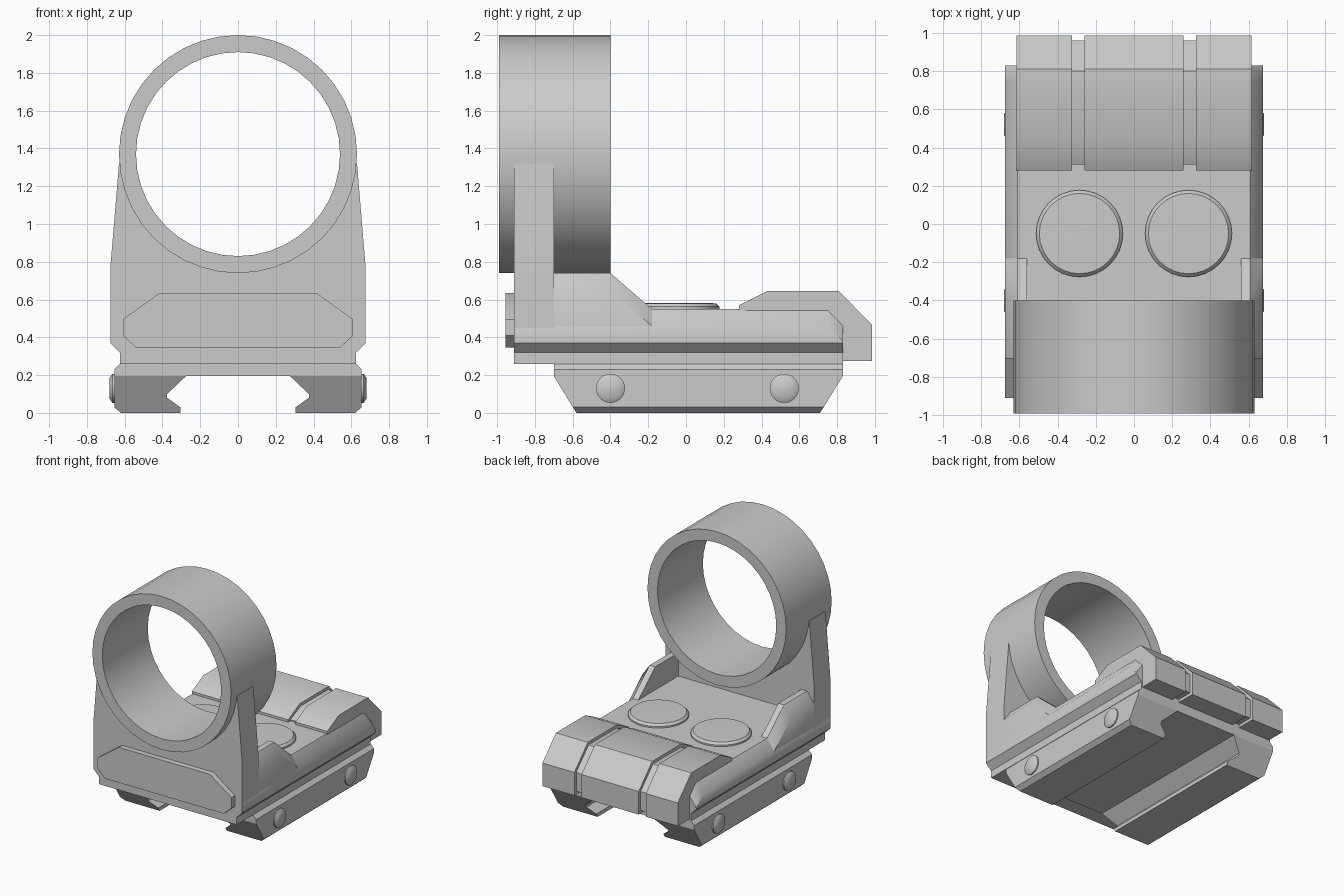
import bpy, bmesh, math

if "Cube" in bpy.data.objects:
    bpy.data.objects.remove(bpy.data.objects["Cube"])


def loft(name, rings, closed=False):
    """Skin a list of equal-length point loops; cap the ends unless closed."""
    bm = bmesh.new()
    vs = [[bm.verts.new(p) for p in r] for r in rings]
    n = len(vs[0])
    pairs = list(zip(vs, vs[1:]))
    if closed:
        pairs.append((vs[-1], vs[0]))
    for a, b in pairs:
        for i in range(n):
            j = (i + 1) % n
            bm.faces.new((a[i], a[j], b[j], b[i]))
    if not closed:
        bm.faces.new(vs[0])
        bm.faces.new(vs[-1])
    bmesh.ops.recalc_face_normals(bm, faces=bm.faces)
    me = bpy.data.meshes.new(name)
    bm.to_mesh(me)
    bm.free()
    ob = bpy.data.objects.new(name, me)
    bpy.context.collection.objects.link(ob)
    return ob


def along_y(name, pts, y0, y1):
    return loft(name, [[(x, y, z) for x, z in pts] for y in (y0, y1)])


def along_x(name, pts, x0, x1):
    return loft(name, [[(x, y, z) for y, z in pts] for x in (x0, x1)])


def mirrored(half):
    """Complete a right-hand outline with its left-hand copy."""
    return half + [(-x, z) for x, z in reversed(half)]


def lathe(name, profile, place, seg=32, closed=False):
    """Circle loops of (radius, height); place maps (u, v, height) to xyz."""
    return loft(name, [[place(r * math.cos(2 * math.pi * i / seg),
                              r * math.sin(2 * math.pi * i / seg), h)
                        for i in range(seg)] for r, h in profile], closed)


# Sight ring
RZ = 1.37
lathe("ring", [(0.63, -0.99), (0.63, -0.40), (0.54, -0.40), (0.54, -0.99)],
      lambda u, v, h: (u, h, RZ + v), 40, True)

# Upright holding the ring, with an arc-shaped top
arc = [(0.6 * math.cos(a), RZ + 0.6 * math.sin(a))
       for a in (math.radians(-5 - 170 * i / 20) for i in range(21))]
along_y("upright", [(-0.63, 1.32), (-0.675, 0.78), (-0.675, 0.45),
                    (0.675, 0.45), (0.675, 0.78), (0.63, 1.32)] + arc, -0.91, -0.70)

# Body with chamfered top edges and sloped back edge
def body_loop(y, h):
    half = [(0.625, 0.26), (0.625, 0.32), (0.675, 0.37), (0.675, h - 0.09), (0.61, h)]
    return [(x, y, z) for x, z in mirrored(half)]

loft("body", [body_loop(-0.91, 0.55), body_loop(0.75, 0.55), body_loop(0.83, 0.47)])

# Side gussets, base jaws and cross screws
for s, side in ((1, "right"), (-1, "left")):
    loft("gusset_" + side,
         [[(s * x, y, z) for x, z in ((0.56, 0.40), (0.56, h), (0.61, h),
                                      (0.675, h - 0.09), (0.675, 0.40))]
          for y, h in ((-0.72, 0.74), (-0.40, 0.74), (-0.18, 0.55))])

    jaw = [(0.275, 0.195), (0.375, 0.10), (0.375, 0.08), (0.305, 0.03),
           (0.305, 0), (0.62, 0), (0.655, 0.03), (0.655, 0.195)]
    loft("jaw_" + side, [[(s * x, y + d * z / 0.195, z) for x, z in jaw]
                         for y, d in ((-0.58, -0.12), (0.71, 0.12))])

    for y in (-0.40, 0.52):
        lathe("screw_" + side, [(0.077, 0.63), (0.077, 0.665), (0.055, 0.68)],
              lambda u, v, h: (s * h, y + u, 0.13 + v), 24)

    # Deck buttons
    lathe("button_" + side, [(0.227, 0.50), (0.227, 0.562), (0.21, 0.58), (0.1, 0.583)],
          lambda u, v, h: (s * 0.285 + u, -0.05 + v, h), 32)

# Base plate above the jaws
along_y("base_plate", mirrored([(0.655, 0.195), (0.655, 0.23), (0.62, 0.265)]), -0.70, 0.83)

# Front plate
along_y("front_plate", mirrored([(0.54, 0.345), (0.61, 0.41), (0.61, 0.495), (0.415, 0.635)]),
        -0.955, -0.90)

# Rear cover: three raised blocks with recessed strips between
block = [(0.28, 0.275), (0.28, 0.57), (0.43, 0.645), (0.81, 0.645),
         (0.985, 0.465), (0.985, 0.275)]
strip = [(0.31, 0.30), (0.31, 0.56), (0.44, 0.62), (0.80, 0.62),
         (0.96, 0.455), (0.96, 0.30)]
for x0, x1 in ((-0.615, -0.325), (-0.26, 0.26), (0.325, 0.615)):
    along_x("rear_block", block, x0, x1)
for x0, x1 in ((-0.33, -0.255), (0.255, 0.33)):
    along_x("rear_strip", strip, x0, x1)

# Smooth shading with sharp edges kept
for ob in bpy.context.collection.objects:
    ob.select_set(True)
    bpy.context.view_layer.objects.active = ob
bpy.ops.object.shade_smooth_by_angle(angle=math.radians(40))
